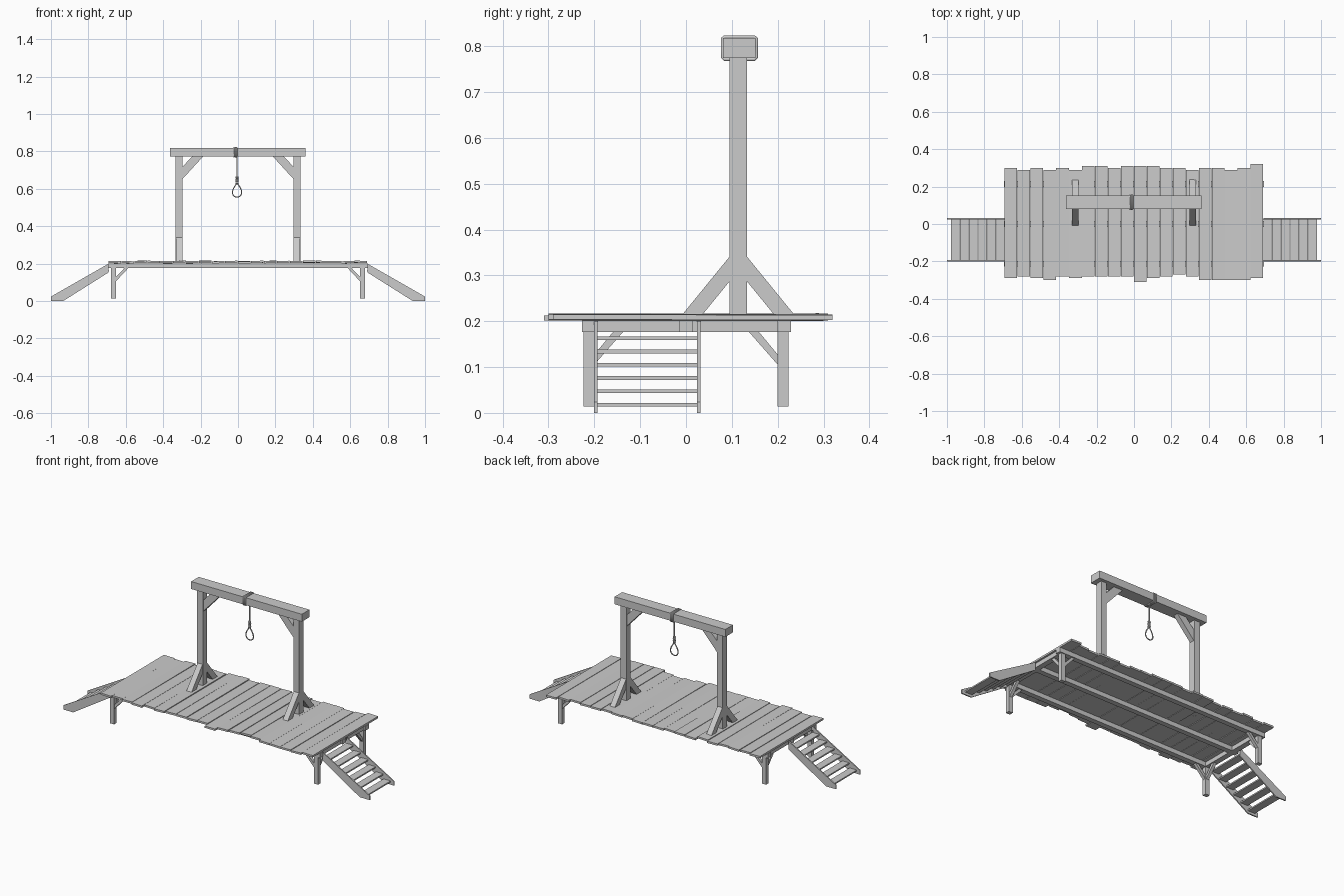
import bpy, bmesh, math, random
from mathutils import Vector

random.seed(4)
if "Cube" in bpy.data.objects:
    bpy.data.objects.remove(bpy.data.objects["Cube"])

wood = bpy.data.materials.new("plain grey")
wood.use_nodes = True
GREY = (0.6, 0.6, 0.6, 1)
wood.diffuse_color = GREY
wood.node_tree.nodes["Principled BSDF"].inputs["Base Color"].default_value = GREY


def finish(name, bm):
    bmesh.ops.recalc_face_normals(bm, faces=bm.faces)
    mesh = bpy.data.meshes.new(name)
    bm.to_mesh(mesh)
    bm.free()
    mesh.materials.append(wood)
    obj = bpy.data.objects.new(name, mesh)
    bpy.context.collection.objects.link(obj)
    return obj


def box(name, x, y, z):
    """Box from (min, max) spans."""
    bm = bmesh.new()
    bmesh.ops.create_cube(bm, size=1)
    for v in bm.verts:
        v.co = [(a + b) / 2 + c * (b - a) for c, (a, b) in zip(v.co, (x, y, z))]
    return finish(name, bm)


def prism(name, profile, axis, centre, width):
    """Extrude a (horizontal, z) profile along x or y."""
    bm = bmesh.new()

    def place(h, z, d):
        return Vector((d, h, z)) if axis == "x" else Vector((h, d, z))
    face = bm.faces.new([bm.verts.new(place(h, z, centre - width / 2)) for h, z in profile])
    out = bmesh.ops.extrude_face_region(bm, geom=[face])
    moved = [g for g in out["geom"] if isinstance(g, bmesh.types.BMVert)]
    bmesh.ops.translate(bm, verts=moved, vec=place(0, 0, width))
    return finish(name, bm)


def rope(name, points, radius, closed=False):
    """Round cord along a path, as a mesh."""
    curve = bpy.data.curves.new(name, "CURVE")
    curve.dimensions = "3D"
    curve.bevel_depth = radius
    curve.bevel_resolution = 1
    curve.use_fill_caps = True
    spline = curve.splines.new("POLY")
    spline.points.add(len(points) - 1)
    for p, co in zip(spline.points, points):
        p.co = (*co, 1)
    spline.use_cyclic_u = closed
    temp = bpy.data.objects.new(name + "_path", curve)
    bpy.context.collection.objects.link(temp)
    mesh = bpy.data.meshes.new_from_object(temp.evaluated_get(bpy.context.evaluated_depsgraph_get()))
    bpy.data.objects.remove(temp)
    mesh.name = name
    mesh.materials.clear()
    mesh.materials.append(wood)
    obj = bpy.data.objects.new(name, mesh)
    bpy.context.collection.objects.link(obj)
    for poly in mesh.polygons:
        poly.use_smooth = True


# Deck boards of uneven length, slightly tilted
BACK = [30, 29, 30, 29, 30, 29, 31, 31, 30, 31, 31, 31, 30, 30, 29, 30, 30, 29, 30, 32]
FRONT = [29, 28, 29, 30, 28, 29, 28, 28, 28, 28, 31, 29, 28, 27, 28, 30, 30, 30, 30, 29]
PITCH = 1.386 / 20
for i, (back, front) in enumerate(zip(BACK, FRONT)):
    x = -0.694 + PITCH * i
    board = box(f"deck_board_{i + 1}", (x + 0.001, x + PITCH - 0.001),
                (-front / 100, back / 100), (0.202, 0.213))
    roll, lift = random.uniform(-0.04, 0.04), random.uniform(0, 0.003)
    pitch = random.uniform(-0.004, 0.004)
    for v in board.data.vertices:
        v.co.z += lift + roll * (v.co.x - x - PITCH / 2) + pitch * v.co.y

# Under-frame
for name, y in (("front", -0.212), ("middle", 0), ("back", 0.214)):
    box(f"{name}_joist", (-0.694, 0.694), (y - 0.015, y + 0.015), (0.176, 0.202))

for side, s in (("left", 1), ("right", -1)):
    def span(a, b):
        return tuple(sorted((s * a, s * b)))

    box(f"{side}_cross_joist", span(0.65, 0.682), (-0.2, 0.2), (0.176, 0.201))

    # Legs with two small braces each
    for end, t in (("front", -1), ("back", 1)):
        y = t * 0.212
        box(f"{side}_{end}_leg", span(0.652, 0.679), (y - 0.012, y + 0.012), (0.014, 0.18))
        prism(f"{side}_{end}_leg_brace_long",
              [(s * 0.653, 0.105), (s * 0.653, 0.128), (s * 0.606, 0.178), (s * 0.585, 0.178)],
              "y", y, 0.018)
        prism(f"{side}_{end}_leg_brace_cross",
              [(t * 0.201, 0.104), (t * 0.201, 0.126), (t * 0.158, 0.178), (t * 0.136, 0.178)],
              "x", s * 0.665, 0.018)

    # Stairs: two sloping sides and six treads
    for end, y in (("front", -0.197), ("back", 0.028)):
        prism(f"{side}_stair_{end}_side",
              [(s * 1, 0), (s * 1, 0.024), (s * 0.692, 0.2), (s * 0.692, 0.153), (s * 0.935, 0)],
              "y", y, 0.007)
    for k in range(6):
        x, z = 0.712 + 0.0488 * k, 0.163 - 0.029 * k
        box(f"{side}_stair_tread_{k + 1}", span(x - 0.023, x + 0.023),
            (-0.195, 0.026), (z - 0.004, z + 0.004))

    # Upright post with foot braces and a corner brace
    box(f"{side}_post", span(0.296, 0.333), (0.095, 0.133), (0.205, 0.78))
    for end, t in (("front", -1), ("back", 1)):
        prism(f"{side}_post_{end}_brace",
              [(0.114 + t * d, z) for d, z in
               ((0.018, 0.342), (0.124, 0.212), (0.08, 0.212), (0.018, 0.288))],
              "x", s * 0.3145, 0.033)
    prism(f"{side}_corner_brace",
          [(s * 0.297, 0.652), (s * 0.297, 0.718), (s * 0.24, 0.778), (s * 0.182, 0.778)],
          "y", 0.114, 0.03)

# Top beam
box("top_beam", (-0.363, 0.36), (0.081, 0.152), (0.774, 0.818))

# Cord wound round the beam
for i in range(3):
    x = -0.021 + 0.007 * i
    rope(f"beam_wrap_{i + 1}",
         [(x, y, z) for y, z in ((0.079, 0.776), (0.084, 0.771), (0.149, 0.771), (0.154, 0.776),
                                 (0.154, 0.816), (0.149, 0.82), (0.084, 0.82), (0.079, 0.816))],
         0.004, True)

# Hanging cord, wound knot and teardrop loop
CX, CY = -0.005, 0.116
rope("hanging_cord", [(CX, CY, 0.772), (CX, CY, 0.66)], 0.0035)
for k in range(6):
    z = 0.629 + 0.007 * k
    rope(f"knot_coil_{k + 1}",
         [(CX + 0.005 * math.cos(a), CY + 0.005 * math.sin(a), z)
          for a in (math.tau * j / 8 for j in range(8))], 0.0038, True)
loop = []
for j in range(24):
    a = math.tau * j / 24
    loop.append((CX + 0.032 * math.sin(a) * math.sin(a / 2), CY, 0.593 + 0.037 * math.cos(a)))
rope("cord_loop", loop, 0.0032, True)
